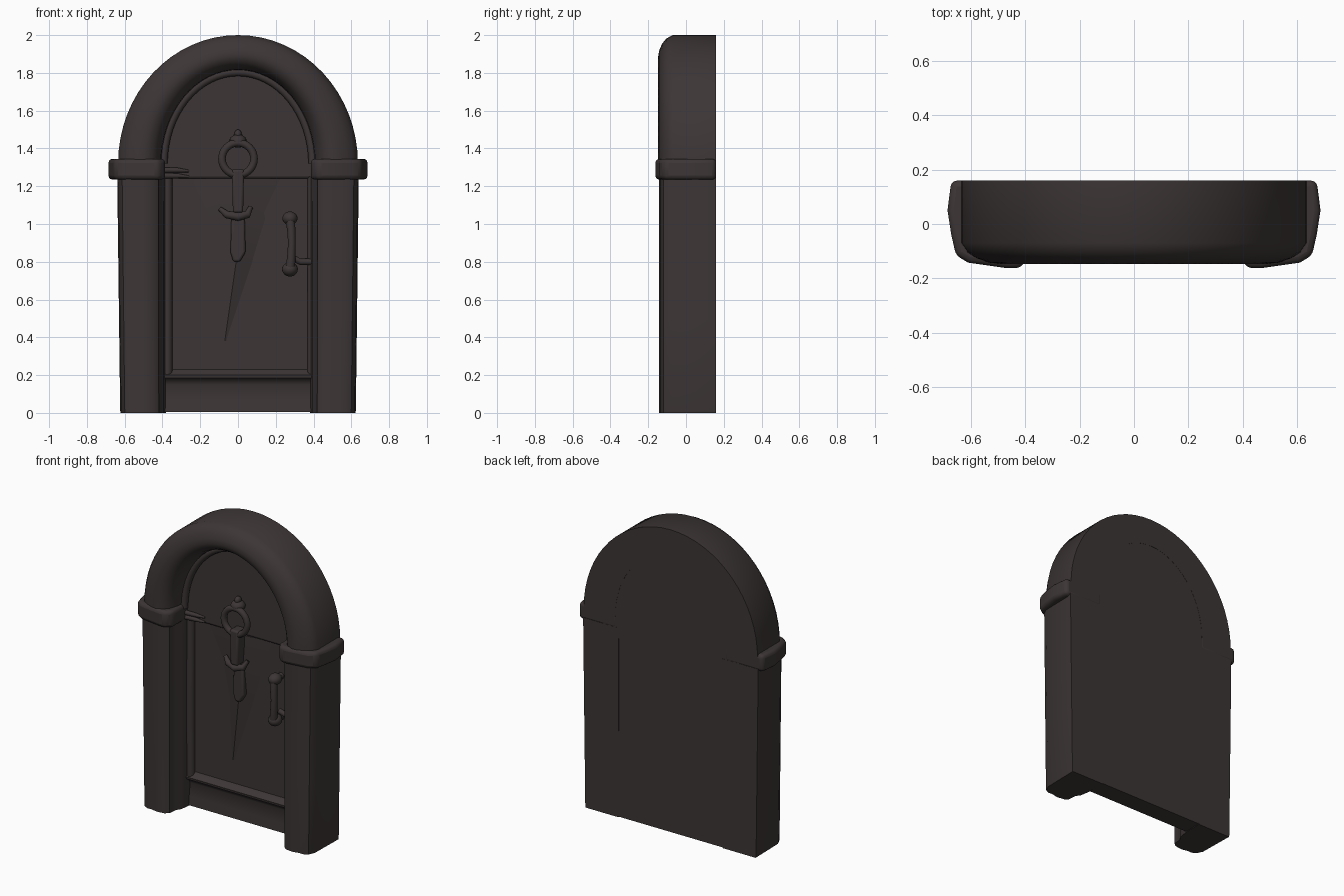
import bpy, bmesh, math
from mathutils import Vector

if "Cube" in bpy.data.objects:
    bpy.data.objects.remove(bpy.data.objects["Cube"])

iron = bpy.data.materials.new("dark_brown")
iron.use_nodes = True
COLOR = (0.046, 0.036, 0.036, 1)
iron.diffuse_color = COLOR
iron.node_tree.nodes["Principled BSDF"].inputs["Base Color"].default_value = COLOR


def finish(obj, bevel=0, angle=40):
    obj.data.materials.append(iron)
    if bevel:
        mod = obj.modifiers.new("Bevel", "BEVEL")
        mod.width, mod.segments, mod.limit_method = bevel, 3, "ANGLE"
    bpy.ops.object.select_all(action="DESELECT")
    obj.select_set(True)
    bpy.context.view_layer.objects.active = obj
    bpy.ops.object.shade_smooth_by_angle(angle=math.radians(angle))
    return obj


def loft(name, rings, bevel=0, angle=40):
    """Skin a list of equal closed rings and cap both ends."""
    bm = bmesh.new()
    loops = [[bm.verts.new(p) for p in ring] for ring in rings]
    n = len(loops[0])
    for a, b in zip(loops, loops[1:]):
        for i in range(n):
            j = (i + 1) % n
            bm.faces.new((a[i], a[j], b[j], b[i]))
    bm.faces.new(loops[0])
    bm.faces.new(loops[-1])
    bmesh.ops.recalc_face_normals(bm, faces=bm.faces)
    mesh = bpy.data.meshes.new(name)
    bm.to_mesh(mesh)
    bm.free()
    obj = bpy.data.objects.new(name, mesh)
    bpy.context.collection.objects.link(obj)
    return finish(obj, bevel, angle)


def plate(name, outline, front, back, bevel=0):
    """Extrude an x-z outline between two depths."""
    return loft(name, [[(x, y, z) for x, z in outline] for y in (front, back)], bevel)


def ball(name, center, size):
    bpy.ops.mesh.primitive_uv_sphere_add(segments=20, ring_count=12, location=center)
    obj = bpy.context.object
    obj.name = name
    obj.scale = size
    return finish(obj)


def tube(name, points, radius):
    """Round bar of varying radius through the points."""
    pts = [Vector(p) for p in points]
    rings = []
    for i, p in enumerate(pts):
        d = (pts[min(i + 1, len(pts) - 1)] - pts[max(i - 1, 0)]).normalized()
        side = d.cross(Vector((0, 1, 0))).normalized()
        other = d.cross(side)
        r = radius[i] if isinstance(radius, list) else radius
        rings.append([p + r * (side * math.cos(t) + other * math.sin(t))
                      for t in [k * math.tau / 12 for k in range(12)]])
    return loft(name, rings, angle=60)


def arch_points(a, b, steps=32):
    return [(a * math.cos(math.pi * i / steps), SPRING + b * math.sin(math.pi * i / steps))
            for i in range(steps + 1)]


SPRING, BACK = 1.32, 0.16

# Flat wall behind everything
plate("back_wall", [(-0.5, 0.004), (0.5, 0.004)] + arch_points(0.5, 0.58), 0.06, BACK - 0.001)

# Round moulding over the door
section = [(0, BACK), (0, 0), (0.02, -0.05), (0.1, -0.1), (0.22, -0.133), (0.4, -0.147),
           (0.56, -0.142), (0.75, -0.127), (0.9, -0.105), (1, -0.07), (1, BACK)]
inner, outer = arch_points(0.405, 0.495), arch_points(0.635, 0.68)
loft("arch_moulding", [[(p[0] + (q[0] - p[0]) * u, y, p[1] + (q[1] - p[1]) * u)
                        for u, y in section] for p, q in zip(inner, outer)], angle=50)

# Thin inner lip under the arch
tube("arch_lip", [(x, 0.005, z) for x, z in arch_points(0.395, 0.485)], 0.022)

# Jambs and capitals on both sides
jamb = [(0.38, BACK), (0.385, 0.03), (0.395, -0.03), (0.415, -0.06), (0.42, -0.115), (0.445, -0.135),
        (0.5, -0.142), (0.545, -0.132), (0.575, -0.134), (0.605, -0.12), (0.625, -0.08), (0.63, BACK)]
capital = [(0.39, BACK), (0.385, -0.12), (0.42, -0.163), (0.47, -0.162), (0.61, -0.142),
           (0.655, -0.115), (0.672, -0.04), (0.686, 0.05), (0.672, BACK)]
for side, label in ((1, "left"), (-1, "right")):
    rings = []
    for z, spread in ((0, 0.985), (0.012, 0.99), (0.5, 1.0), (1.25, 1.015)):
        rings.append([(side * (0.4 + (x - 0.4) * (1 + (spread - 1) * 2.7)), y, z) for x, y in jamb])
    loft(label + "_jamb", rings, angle=35)
    loft(label + "_capital", [[(side * x, y, z) for x, y in capital] for z in (1.235, 1.345)], 0.022)

# Door leaf with a stepped sill, extruded across the opening
leaf = [(BACK - 0.01, 0.005), (0.035, 0.005), (0.04, 0.06), (0.05, 0.15), (0.035, 0.175), (0.015, 0.185),
        (0.012, 0.2), (0.03, 0.212), (0.05, 0.23), (0.05, 1.26), (BACK - 0.01, 1.26)]
loft("door_leaf", [[(x, y, z) for y, z in leaf] for x in (-0.4, 0.4)])

# Raised panel filling the arch
plate("arch_panel", [(-0.4, 1.24), (0.4, 1.24)] + arch_points(0.4, 0.49), 0.025, 0.1, 0.015)

# Edge strips beside the door leaf
for x in (-0.375, 0.395):
    tube("edge_strip", [(x, 0.045, 0.2), (x, 0.04, 0.7), (x, 0.045, 1.25)], 0.028)

# Hinge tongue under the right capital
for z in (1.255, 1.285):
    tube("hinge_bar", [(-0.41, 0.01, z), (-0.32, 0.015, z), (-0.26, 0.025, z - 0.005)], [0.016, 0.013, 0.006])

# Soft wedge of relief running down the leaf
loft("leaf_relief", [[(-w + s, 0.055, z), (s, 0.05 - h, z), (w + s, 0.055, z)]
                     for z, w, h, s in ((1.24, 0.26, 0.03, 0), (1.03, 0.16, 0.045, 0),
                                        (0.8, 0.1, 0.03, -0.01), (0.38, 0.02, 0.003, -0.07))], angle=20)

# Knocker: boss, ring, strap, hook and tail
ball("knocker_boss", (0, 0, 1.44), (0.045, 0.045, 0.035))
ball("knocker_finial", (0, 0, 1.475), (0.02, 0.025, 0.025))
bpy.ops.mesh.primitive_torus_add(major_segments=32, minor_segments=10, major_radius=0.085, minor_radius=0.02,
                                 location=(0, -0.025, 1.345), rotation=(math.pi / 2, 0, 0))
bpy.context.object.name = "knocker_ring"
finish(bpy.context.object, angle=60)
plate("knocker_strap", [(-0.032, 1.29), (0.032, 1.29), (0.027, 1.06), (-0.027, 1.06)], -0.045, 0.05, 0.012)
tube("knocker_hook", [(-0.095, 0.005, 1.08), (-0.06, -0.015, 1.05), (0, -0.03, 1.04),
                      (0.05, -0.015, 1.05), (0.068, 0.005, 1.09)], [0.012, 0.02, 0.024, 0.02, 0.012])
plate("knocker_tail", [(-0.035, 1.04), (0.035, 1.04), (0.04, 0.85), (0.01, 0.8), (-0.025, 0.8), (-0.04, 0.85)],
      0.0, 0.05, 0.012)

# Pull handle with rounded ends and a latch bar
tube("handle_bar", [(0.275, -0.02, 1.03), (0.282, -0.03, 0.97), (0.285, -0.03, 0.9),
                    (0.282, -0.03, 0.82), (0.275, -0.02, 0.76)], [0.025, 0.022, 0.02, 0.022, 0.027])
for z, r in ((1.03, 0.04), (0.76, 0.042)):
    ball("handle_knob", (0.275, -0.005, z), (r, 0.045, r * 0.9))
    tube("handle_post", [(0.275, 0.0, z), (0.278, 0.03, z + 0.001), (0.28, 0.06, z + 0.002)], 0.022)
tube("latch_bar", [(0.29, 0.01, 0.82), (0.33, 0.02, 0.8), (0.42, 0.025, 0.8)], 0.017)
